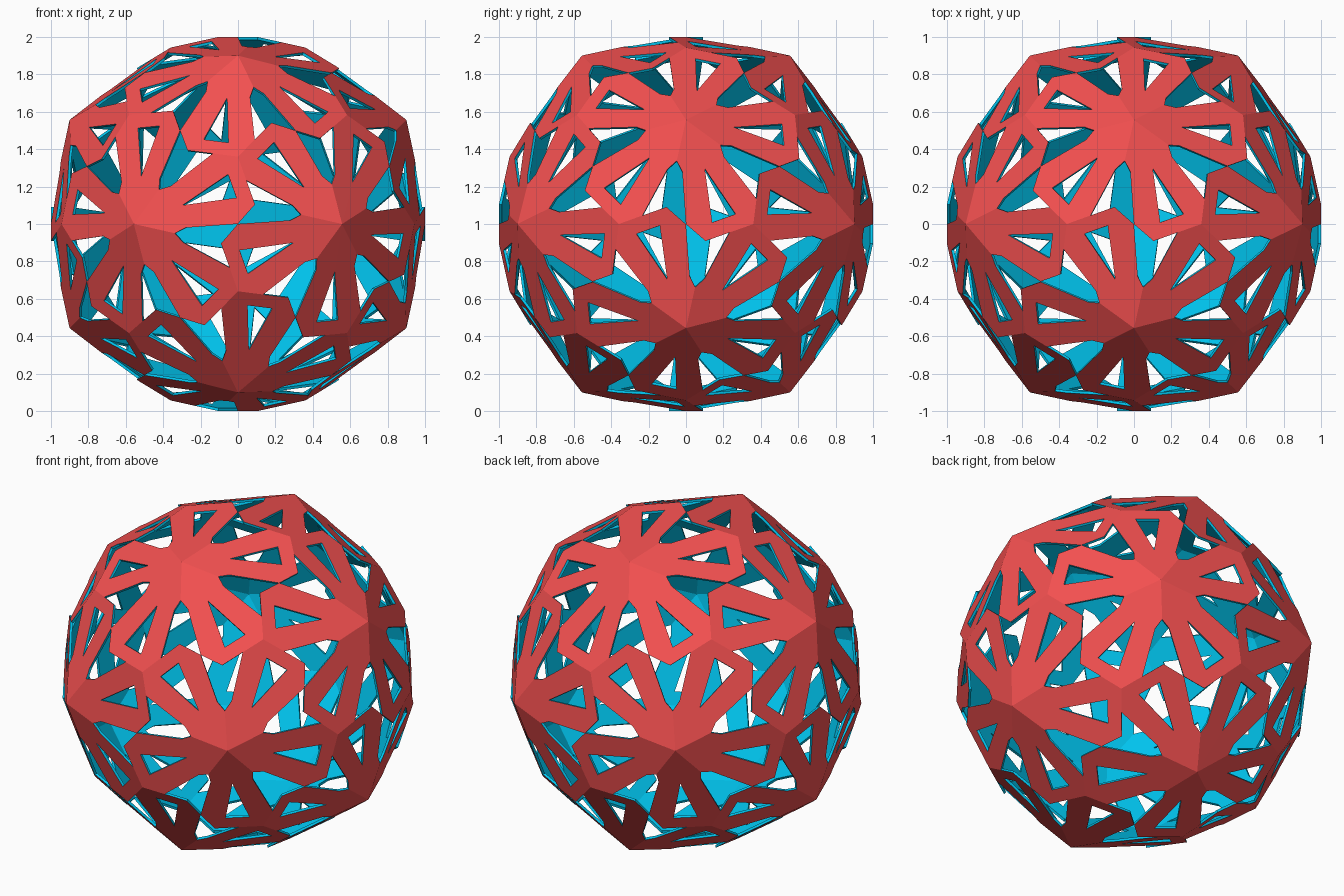
import bpy, bmesh, math
from mathutils import Vector, Matrix

if "Cube" in bpy.data.objects:
    bpy.data.objects.remove(bpy.data.objects["Cube"])

def material(name, col):
    m = bpy.data.materials.new(name)
    m.diffuse_color = col
    m.use_nodes = True
    m.node_tree.nodes["Principled BSDF"].inputs["Base Color"].default_value = m.diffuse_color
    return m

# Key corners of one five-sided panel (chiral 60-panel ball, mid-radius 1)
apex = Vector((0.9005, 0, 0.5566))
c1 = Vector((1, -0.1046, 0.0910))
c2 = Vector((1, 0.1046, -0.0910))
c3 = Vector((0.9430, 0.3606, 0))
mid = (c2 + c3) / 2
U = (mid - apex).normalized()
V = (c2 - c3).normalized()
H = (mid - apex).length
W = (c2 - c3).length / 2
tu, tv = (c1 - apex).dot(U), (c1 - apex).dot(V)

# Half outline: apex, crease end, notch, edge middle, outer corner, then the slot
half = [(0, 0), (tu * .47, tv * .47), (.256, .121), ((tu + H) / 2, (tv + W) / 2),
        (H, W), (H, 0), (.567, 0), (.567, .068), (.28, 0)]

# Rotation group of the ball
gens = [Matrix.Rotation(math.radians(72), 3, apex),
        Matrix(((0, 1, 0), (0, 0, 1), (1, 0, 0))),
        Matrix.Rotation(math.pi, 3, 'X')]
group = [Matrix.Identity(3)]
for g in group:
    for r in gens:
        n = r @ g
        if all(max((n[i] - k[i]).length for i in range(3)) > .05 for k in group):
            group.append(n)

# Outer red panels
bm = bmesh.new()
for g in group:
    for s in (1, -1):
        pts = [bm.verts.new(g @ (apex + U * u + V * v * s)) for u, v in half]
        bm.faces.new(pts if s == 1 else pts[::-1])
bmesh.ops.remove_doubles(bm, verts=bm.verts, dist=.002)
for f in bm.faces:
    f.normal_update()
    if f.normal.dot(f.calc_center_median()) < 0:
        f.normal_flip()

# Inner cyan lining and the rims of the openings
outer = list(bm.faces)
rims = [(l.vert, l.link_loop_next.vert) for f in outer for l in f.loops if l.edge.is_boundary]
inner = {v: bm.verts.new(v.co * .985) for v in list(bm.verts)}
for f in outer:
    bm.faces.new([inner[v] for v in reversed(f.verts)]).material_index = 1
for a, b in rims:
    bm.faces.new((b, a, inner[a], inner[b])).material_index = 1

for v in bm.verts:
    v.co.z += 1
me = bpy.data.meshes.new("openwork_ball")
bm.to_mesh(me)
bm.free()
me.materials.append(material("red", (.9, .08, .08, 1)))
me.materials.append(material("cyan", (.0, .55, .85, 1)))
ob = bpy.data.objects.new("openwork_ball", me)
bpy.context.collection.objects.link(ob)
